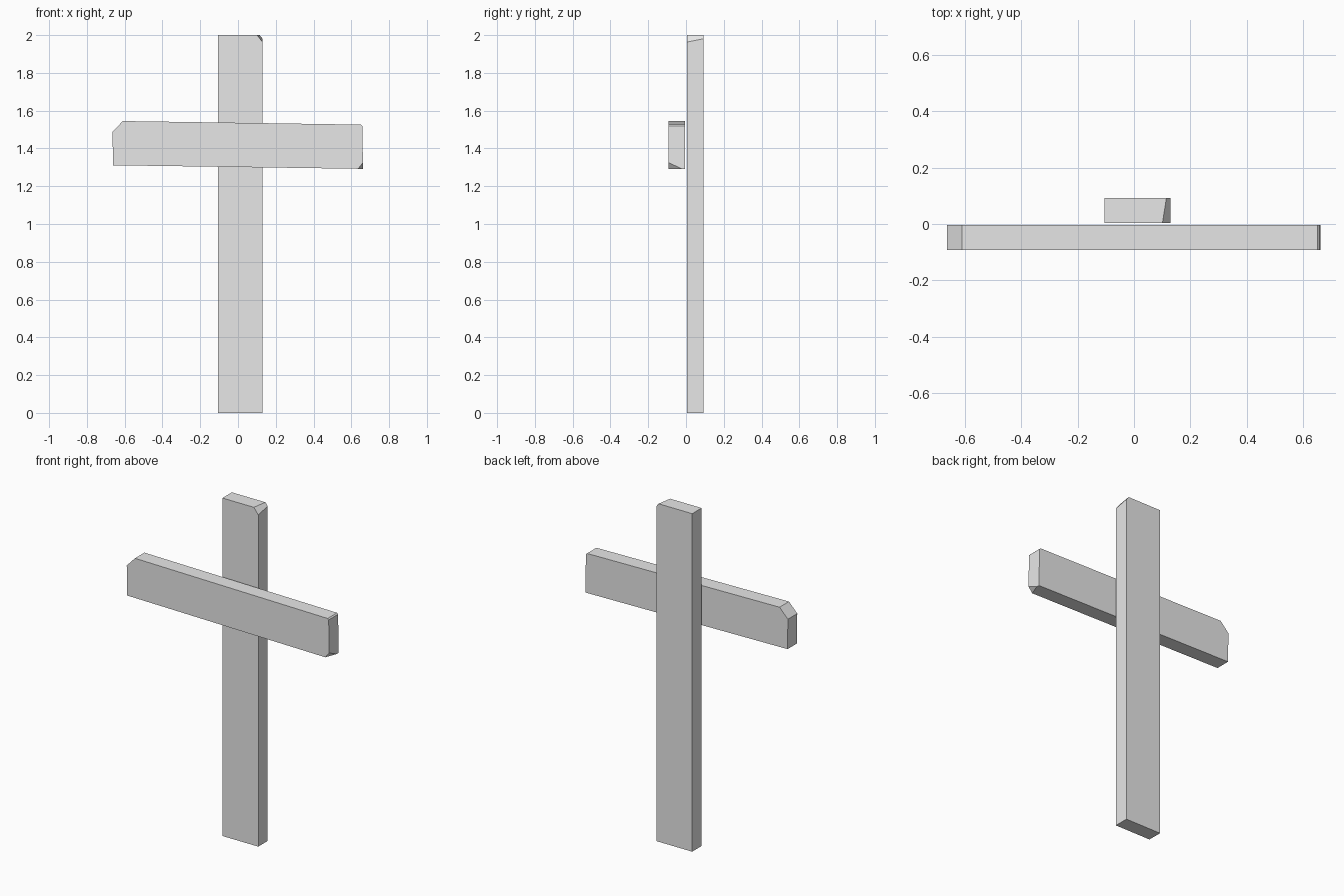
import bpy
import bmesh
from mathutils import Vector

cube = bpy.data.objects.get("Cube")
if cube:
    bpy.data.objects.remove(cube, do_unlink=True)

# Single pale grey colour
GREY = (0.8, 0.8, 0.8, 1.0)
grey = bpy.data.materials.new("pale_grey")
grey.use_nodes = True
grey.diffuse_color = GREY
grey.node_tree.nodes["Principled BSDF"].inputs["Base Color"].default_value = GREY


def plank(name, outline, y_front, y_back, chip):
    """Extrude a front (x, z) outline in depth, then slice one corner off
    along the plane through the three chip points."""
    bm = bmesh.new()
    face = bm.faces.new([bm.verts.new((x, y_front, z)) for x, z in outline])
    extruded = bmesh.ops.extrude_face_region(bm, geom=[face])["geom"]
    back = [v for v in extruded if isinstance(v, bmesh.types.BMVert)]
    bmesh.ops.translate(bm, verts=back, vec=(0, y_back - y_front, 0))

    a, b, c = (Vector(p) for p in chip)
    normal = (b - a).cross(c - a).normalized()
    if normal.x < 0:  # chips are always on the +x end
        normal.negate()
    cut = bmesh.ops.bisect_plane(
        bm, geom=bm.verts[:] + bm.edges[:] + bm.faces[:],
        plane_co=a, plane_no=normal, clear_outer=True)["geom_cut"]
    edges = [e for e in cut if isinstance(e, bmesh.types.BMEdge)]
    bmesh.ops.holes_fill(bm, edges=edges, sides=0)
    bmesh.ops.recalc_face_normals(bm, faces=bm.faces[:])

    mesh = bpy.data.meshes.new(name)
    bm.to_mesh(mesh)
    bm.free()
    mesh.materials.append(grey)
    obj = bpy.data.objects.new(name, mesh)
    bpy.context.collection.objects.link(obj)
    return obj


# Upright post, chipped at its top left corner
plank("upright_post",
      [(-0.105, 0), (0.13, 0), (0.13, 2), (-0.105, 2)],
      0.004, 0.092,
      [(0.101, 0.004, 2), (0.115, 0.092, 2), (0.13, 0.004, 1.963)])

# Slightly tilted crossbar with a broad bevel on one end, chipped on the other
plank("crossbar",
      [(-0.662, 1.311), (0.662, 1.292), (0.658, 1.519), (0.651, 1.526),
       (-0.61, 1.545), (-0.664, 1.488)],
      -0.092, -0.004,
      [(0.636, -0.092, 1.2924), (0.6614, -0.092, 1.325), (0.662, -0.022, 1.292)])
